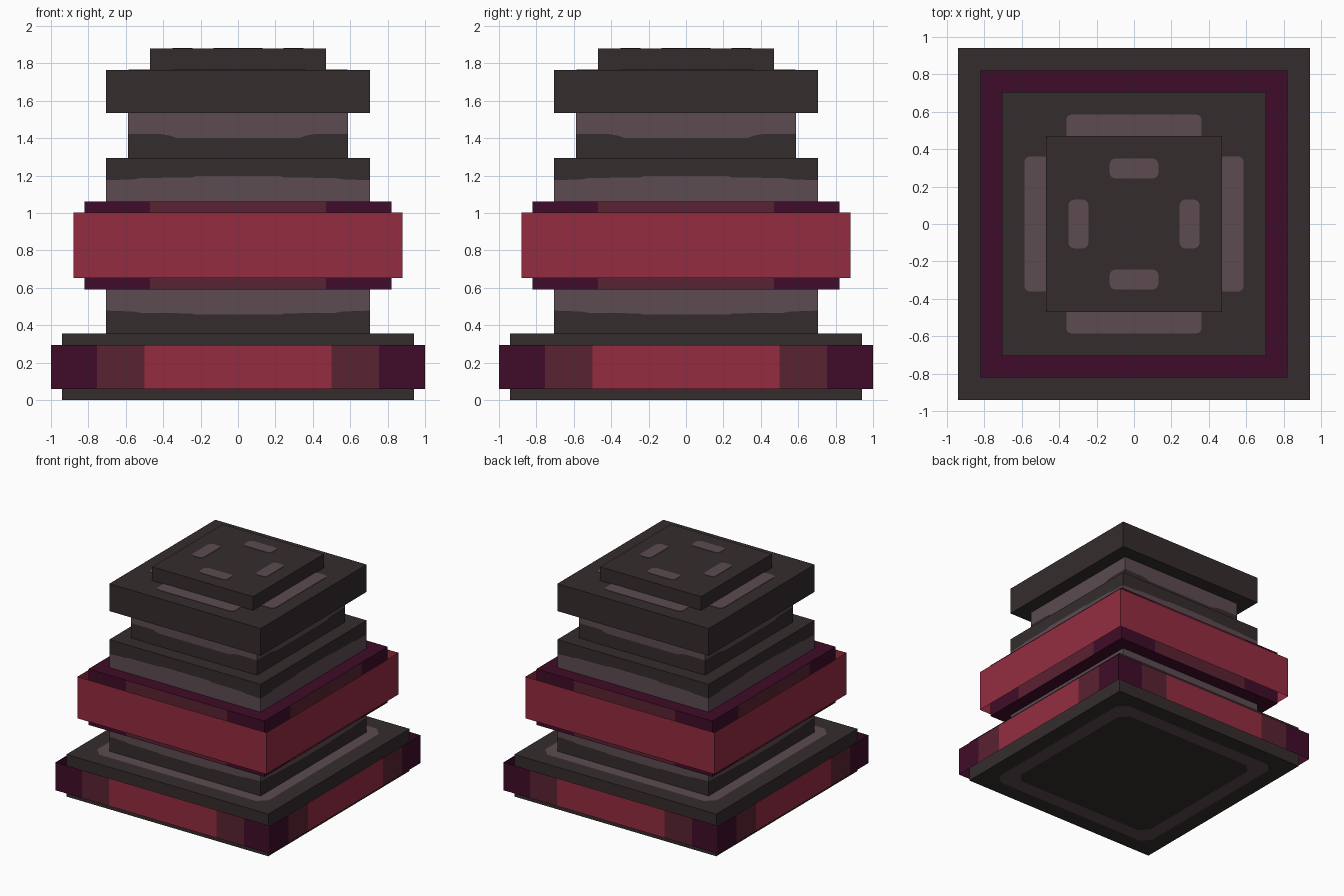
import bpy, bmesh, math
from mathutils import Matrix, Vector

cube = bpy.data.objects.get("Cube")
if cube:
    bpy.data.objects.remove(cube, do_unlink=True)


def material(name, rgb):
    """Flat material from 0-255 sRGB, stored as linear values."""
    lin = [((c / 255 + 0.055) / 1.055) ** 2.4 if c > 10 else c / 255 / 12.92 for c in rgb]
    m = bpy.data.materials.new(name)
    m.use_nodes = True
    m.diffuse_color = (*lin, 1)
    bsdf = m.node_tree.nodes["Principled BSDF"]
    bsdf.inputs["Base Color"].default_value = (*lin, 1)
    bsdf.inputs["Roughness"].default_value = 0.9
    return m


MATS = [material("charcoal", (53, 44, 45)), material("mauve_grey", (92, 75, 81)),
        material("deep_purple", (64, 12, 41)), material("burgundy", (90, 34, 50)),
        material("crimson", (148, 44, 64))]
CHARCOAL, MAUVE, PURPLE, BURGUNDY, CRIMSON = range(5)


def finish(name, bm, recalc=True):
    bmesh.ops.remove_doubles(bm, verts=bm.verts, dist=1e-5)
    if recalc:
        bmesh.ops.recalc_face_normals(bm, faces=bm.faces)
    mesh = bpy.data.meshes.new(name)
    bm.to_mesh(mesh)
    bm.free()
    for m in MATS:
        mesh.materials.append(m)
    obj = bpy.data.objects.new(name, mesh)
    bpy.context.collection.objects.link(obj)
    return obj


def add_face(bm, points, mat):
    face = bm.faces.new([bm.verts.new(p) for p in points])
    face.material_index = mat


def add_sides(bm, half, panels):
    """Repeat flat (x, z) panels on all four sides of a square."""
    for k in range(4):
        turn = Matrix.Rotation(k * math.pi / 2, 3, 'Z')
        for mat, pts in panels:
            add_face(bm, [turn @ Vector((x, -half, z)) for x, z in pts], mat)


def columns(xs, mats, z0, z1):
    """Side panels split by vertical lines."""
    return [(m, [(a, z0), (b, z0), (b, z1), (a, z1)]) for a, b, m in zip(xs, xs[1:], mats)]


def block(name, half, panels, cap_bottom, cap_top):
    """Closed square block with patterned sides."""
    bm = bmesh.new()
    add_sides(bm, half, panels)
    bmesh.ops.remove_doubles(bm, verts=bm.verts, dist=1e-5)
    mid = sum(v.co.z for v in bm.verts) / len(bm.verts)
    edges = [e for e in bm.edges if e.is_boundary]
    for f in bmesh.ops.holes_fill(bm, edges=edges, sides=0)["faces"]:
        f.material_index = cap_top if f.calc_center_median().z > mid else cap_bottom
    return finish(name, bm)


def plain_block(name, half, z0, z1, mat):
    return block(name, half, columns([-half, half], [mat], z0, z1), mat, mat)


def two_tone_block(name, half, z0, z1, line, lower, upper):
    """Block whose sides change colour along a stepped line, given for x >= 0."""
    line = [(-x, z) for x, z in reversed(line)] + line
    panels = [(lower, [(-half, z0), (half, z0)] + line[::-1]),
              (upper, line + [(half, z1), (-half, z1)])]
    return block(name, half, panels, CHARCOAL, CHARCOAL)


def open_band(name, half, panels):
    """Sheet band standing clear of the block it wraps, open above and below."""
    bm = bmesh.new()
    add_sides(bm, half, panels)
    return finish(name, bm, recalc=False)


def chamfered_square(half, cut, z):
    pts = []
    for k in range(4):
        turn = Matrix.Rotation(k * math.pi / 2, 3, 'Z')
        pts += [turn @ Vector((-half + cut, -half, z)), turn @ Vector((half - cut, -half, z))]
    return pts


def plate(name, cx, cy, hx, hy, z, radius, thick=0.003):
    """Thin rounded rectangle lying on a top face."""
    bm = bmesh.new()
    verts = []
    for i, (sx, sy) in enumerate([(1, 1), (-1, 1), (-1, -1), (1, -1)]):
        for j in range(5):
            a = (i + j / 4) * math.pi / 2
            verts.append(bm.verts.new((cx + sx * (hx - radius) + radius * math.cos(a),
                                       cy + sy * (hy - radius) + radius * math.sin(a), z)))
    face = bm.faces.new(verts)
    top = bmesh.ops.extrude_face_region(bm, geom=[face])["geom"]
    bmesh.ops.translate(bm, vec=(0, 0, thick),
                        verts=[g for g in top if isinstance(g, bmesh.types.BMVert)])
    for f in bm.faces:
        f.material_index = MAUVE
    return finish(name, bm)


# Base slab with a pale ring inset in its top and underside
bm = bmesh.new()
B = 0.94
add_sides(bm, B, columns([-B, B], [CHARCOAL], 0, 0.355))
for z in (0, 0.355):
    outer, inner = chamfered_square(0.80, 0.07, z), chamfered_square(0.68, 0.07, z)
    corners = [Vector((x, y, z)) for x, y in [(-B, -B), (B, -B), (B, B), (-B, B)]]
    for k in range(4):
        c, d = corners[k], corners[(k + 1) % 4]
        add_face(bm, [c, d, outer[2 * k + 1], outer[2 * k]], CHARCOAL)
        add_face(bm, [c, outer[2 * k], outer[2 * k - 1]], CHARCOAL)
    for k in range(8):
        n = (k + 1) % 8
        add_face(bm, [outer[k], outer[n], inner[n], inner[k]], MAUVE)
    add_face(bm, inner, CHARCOAL)
finish("base_slab", bm)

# Base band, crimson in the middle and purple at the corners
open_band("base_band", 1.0, columns([-1, -0.755, -0.5, 0.5, 0.755, 1],
                                    [PURPLE, BURGUNDY, CRIMSON, BURGUNDY, PURPLE], 0.06, 0.295))

# Lower neck
two_tone_block("lower_neck", 0.705, 0.355, 0.59,
               [(0.23, 0.457), (0.25, 0.463), (0.52, 0.466), (0.56, 0.473), (0.705, 0.478)],
               CHARCOAL, MAUVE)

# Purple collar and the crimson band around it
block("collar", 0.82, columns([-0.82, -0.47, 0.47, 0.82], [PURPLE, BURGUNDY, PURPLE], 0.59, 1.06),
      PURPLE, PURPLE)
open_band("collar_band", 0.88, columns([-0.88, 0.88], [CRIMSON], 0.652, 1.002))

# Upper neck in two steps
two_tone_block("upper_neck", 0.705, 1.06, 1.295,
               [(0.22, 1.198), (0.25, 1.190), (0.52, 1.187), (0.56, 1.180), (0.705, 1.175)],
               MAUVE, CHARCOAL)
two_tone_block("top_neck", 0.587, 1.295, 1.535,
               [(0.33, 1.402), (0.37, 1.415), (0.41, 1.421), (0.587, 1.421)],
               CHARCOAL, MAUVE)

# Head plate and cap
plain_block("head_plate", 0.705, 1.535, 1.765, CHARCOAL)
plain_block("cap", 0.47, 1.765, 1.88, CHARCOAL)

# Pale inlays on the head plate and cap, one per side
for side, dx, dy in [("front", 0, -1), ("left", 1, 0), ("back", 0, 1), ("right", -1, 0)]:
    for part, dist, length, width, z, r in [("head_inlay", 0.52, 0.362, 0.065, 1.765, 0.03),
                                            ("cap_inlay", 0.297, 0.13, 0.053, 1.88, 0.03)]:
        hx, hy = (length, width) if dx == 0 else (width, length)
        plate(f"{part}_{side}", dx * dist, dy * dist, hx, hy, z, r)
